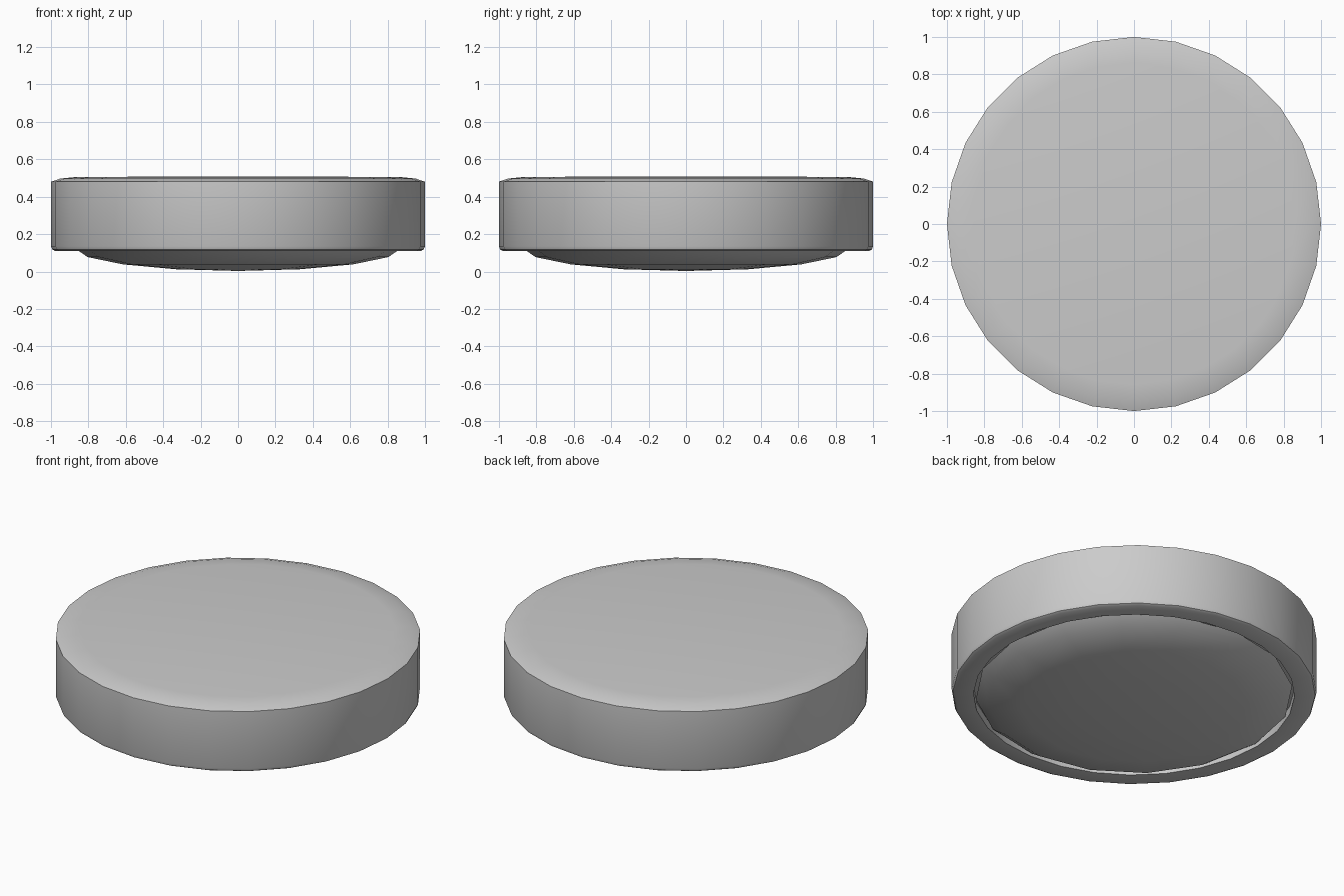
import bpy, bmesh
from math import sin, cos, pi, radians

if "Cube" in bpy.data.objects:
    bpy.data.objects.remove(bpy.data.objects["Cube"])

SIDES = 28

def lathe(name, profile, sides):
    """Revolve (radius, z) points about z; radius 0 makes a pole."""
    bm = bmesh.new()
    rings = []
    for r, z in profile:
        if r == 0:
            rings.append([bm.verts.new((0, 0, z))] * sides)
        else:
            rings.append([bm.verts.new((r * cos(2 * pi * i / sides), r * sin(2 * pi * i / sides), z))
                          for i in range(sides)])
    for a, b in zip(rings, rings[1:]):
        for i in range(sides):
            j = (i + 1) % sides
            bm.faces.new(list(dict.fromkeys((a[i], a[j], b[j], b[i]))))
    bmesh.ops.recalc_face_normals(bm, faces=bm.faces)
    mesh = bpy.data.meshes.new(name)
    bm.to_mesh(mesh)
    bm.free()
    ob = bpy.data.objects.new(name, mesh)
    bpy.context.collection.objects.link(ob)
    bpy.context.view_layer.objects.active = ob
    ob.select_set(True)
    bpy.ops.object.shade_smooth_by_angle(angle=radians(35))
    ob.select_set(False)
    return ob

# Round body: shallow domed top, straight wall, small lower bevel, recess below
lathe("disc_body", [(0, 0.508), (0.86, 0.506), (0.95, 0.497), (1.0, 0.48),
                    (1.0, 0.135), (0.993, 0.118), (0.978, 0.11),
                    (0.88, 0.11), (0.88, 0.16), (0, 0.16)], SIDES)

# Flattened sphere bulging out of the underside recess
bulge = [(0.87 * sin(pi * k / 8), 0.123 - 0.12 * cos(pi * k / 8)) for k in range(1, 8)]
lathe("underside_bulge", [(0, 0.003)] + bulge + [(0, 0.243)], 16)
